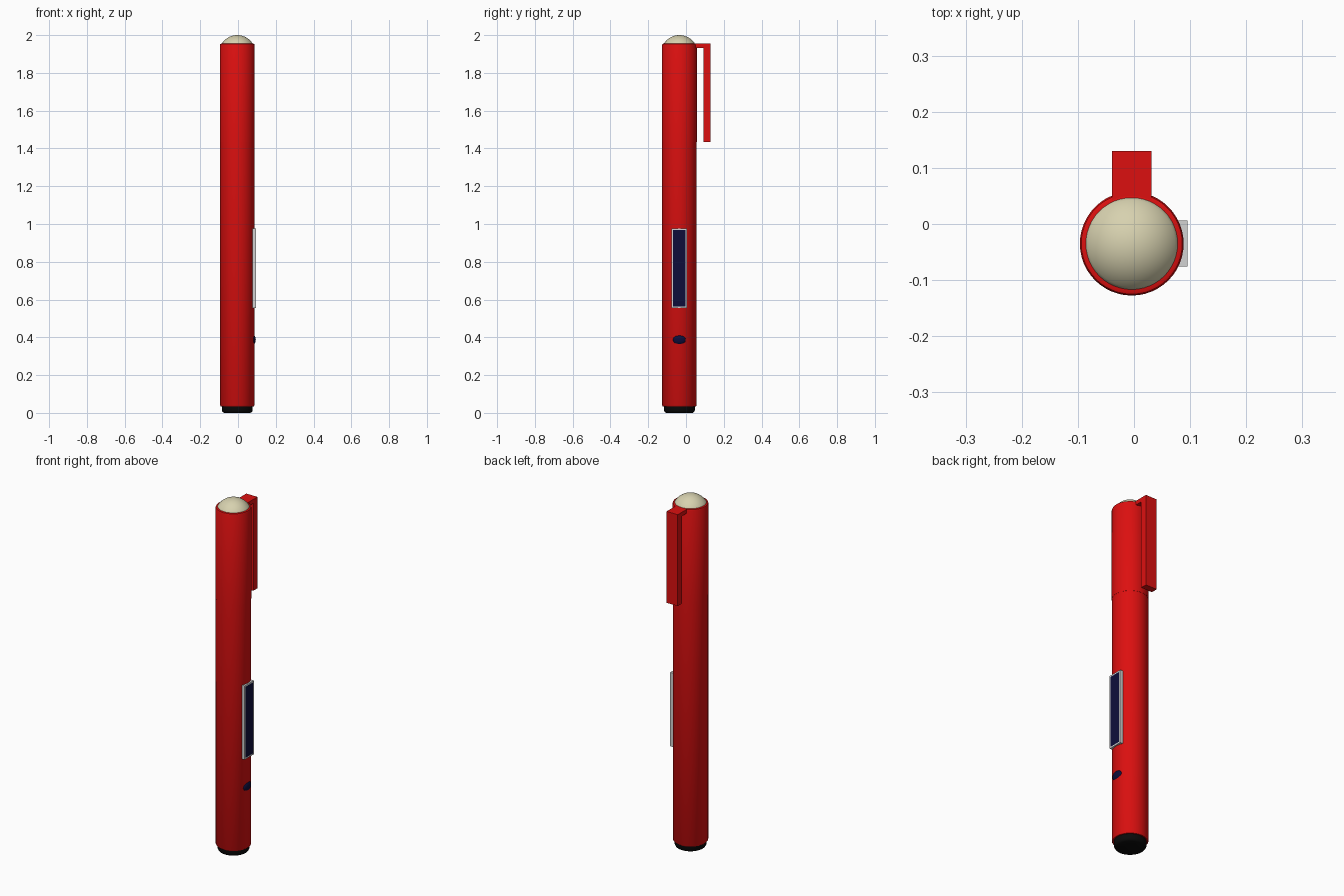
import bpy, bmesh, math
from mathutils import Matrix, Vector

if "Cube" in bpy.data.objects:
    bpy.data.objects.remove(bpy.data.objects["Cube"])

CX, CY = -0.004, -0.035   # axis of the barrel
SEGMENTS = 48


def material(name, color, rough=0.5):
    m = bpy.data.materials.new(name)
    m.use_nodes = True
    m.diffuse_color = (*color, 1)
    bsdf = m.node_tree.nodes["Principled BSDF"]
    bsdf.inputs["Base Color"].default_value = (*color, 1)
    bsdf.inputs["Roughness"].default_value = rough
    return m


red = material("red", (0.72, 0.005, 0.005))
cream = material("cream", (0.68, 0.64, 0.43))
black = material("black", (0.003, 0.003, 0.003))
navy = material("navy", (0.004, 0.004, 0.042))
silver = material("silver", (0.65, 0.65, 0.65))


def finish(name, bm, mat, smooth=True):
    bmesh.ops.recalc_face_normals(bm, faces=bm.faces)
    mesh = bpy.data.meshes.new(name)
    bm.to_mesh(mesh)
    bm.free()
    mesh.materials.append(mat)
    obj = bpy.data.objects.new(name, mesh)
    bpy.context.collection.objects.link(obj)
    if smooth:
        bpy.ops.object.select_all(action="DESELECT")
        obj.select_set(True)
        bpy.context.view_layer.objects.active = obj
        bpy.ops.object.shade_smooth_by_angle(angle=math.radians(35))
    return obj


def lathe(name, profile, mat):
    """Spin a radius/height profile around the barrel axis."""
    bm = bmesh.new()
    verts = [bm.verts.new((CX + r, CY, z)) for r, z in profile]
    edges = [bm.edges.new(pair) for pair in zip(verts, verts[1:])]
    bmesh.ops.spin(bm, geom=verts + edges, cent=(CX, CY, 0), axis=(0, 0, 1),
                   angle=math.tau, steps=SEGMENTS)
    bmesh.ops.remove_doubles(bm, verts=bm.verts, dist=1e-5)
    return finish(name, bm, mat)


def box(bm, low, high):
    low, high = Vector(low), Vector(high)
    place = Matrix.Translation((low + high) / 2) @ Matrix.Diagonal((*(high - low), 1))
    bmesh.ops.create_cube(bm, size=1, matrix=place)


# Barrel and the cap that continues it
lathe("barrel", [(0, 0.035), (0.088, 0.035), (0.0915, 0.04), (0.0915, 1.44), (0, 1.44)], red)
lathe("cap", [(0, 1.435), (0.0925, 1.435), (0.0925, 1.947), (0.090, 1.953),
              (0.085, 1.955), (0, 1.955)], red)

# Dark end plug
lathe("end_plug", [(0, 0), (0.070, 0), (0.077, 0.004), (0.082, 0.013),
                   (0.082, 0.038), (0, 0.038)], black)

# Domed top button
dome_r, rim = 0.097, 0.083
start = math.asin(rim / dome_r)
arc = [start * (1 - i / 10) for i in range(11)]
dome = [(dome_r * math.sin(a), 2 - dome_r + dome_r * math.cos(a)) for a in arc]
lathe("top_button", [(0, 1.945), (rim, 1.945)] + dome, cream)

# Pocket clip: an L-shaped side profile given width
clip_profile = [(0.03, 1.955), (0.13, 1.955), (0.13, 1.435),
                (0.093, 1.435), (0.093, 1.932), (0.03, 1.932)]
bm = bmesh.new()
side = bm.faces.new([bm.verts.new((CX - 0.035, y, z)) for y, z in clip_profile])
sweep = bmesh.ops.extrude_face_region(bm, geom=[side])
bmesh.ops.translate(bm, vec=(0.07, 0, 0),
                    verts=[v for v in sweep["geom"] if isinstance(v, bmesh.types.BMVert)])
finish("pocket_clip", bm, red, smooth=False)

# Display with an inset screen on the left side
bm = bmesh.new()
box(bm, (0.06, CY - 0.041, 0.555), (0.095, CY + 0.041, 0.975))
bm.normal_update()
outer = max(bm.faces, key=lambda f: f.calc_center_median().x)
bmesh.ops.inset_region(bm, faces=[outer], thickness=0.008, use_even_offset=True)
outer.material_index = 1
display = finish("display", bm, silver, smooth=False)
display.data.materials.append(navy)

# Oval push button below the display
bm = bmesh.new()
bmesh.ops.create_uvsphere(
    bm, u_segments=24, v_segments=12, radius=1,
    matrix=Matrix.Translation((0.08, CY, 0.387)) @ Matrix.Diagonal((0.014, 0.034, 0.026, 1)))
finish("push_button", bm, navy)
